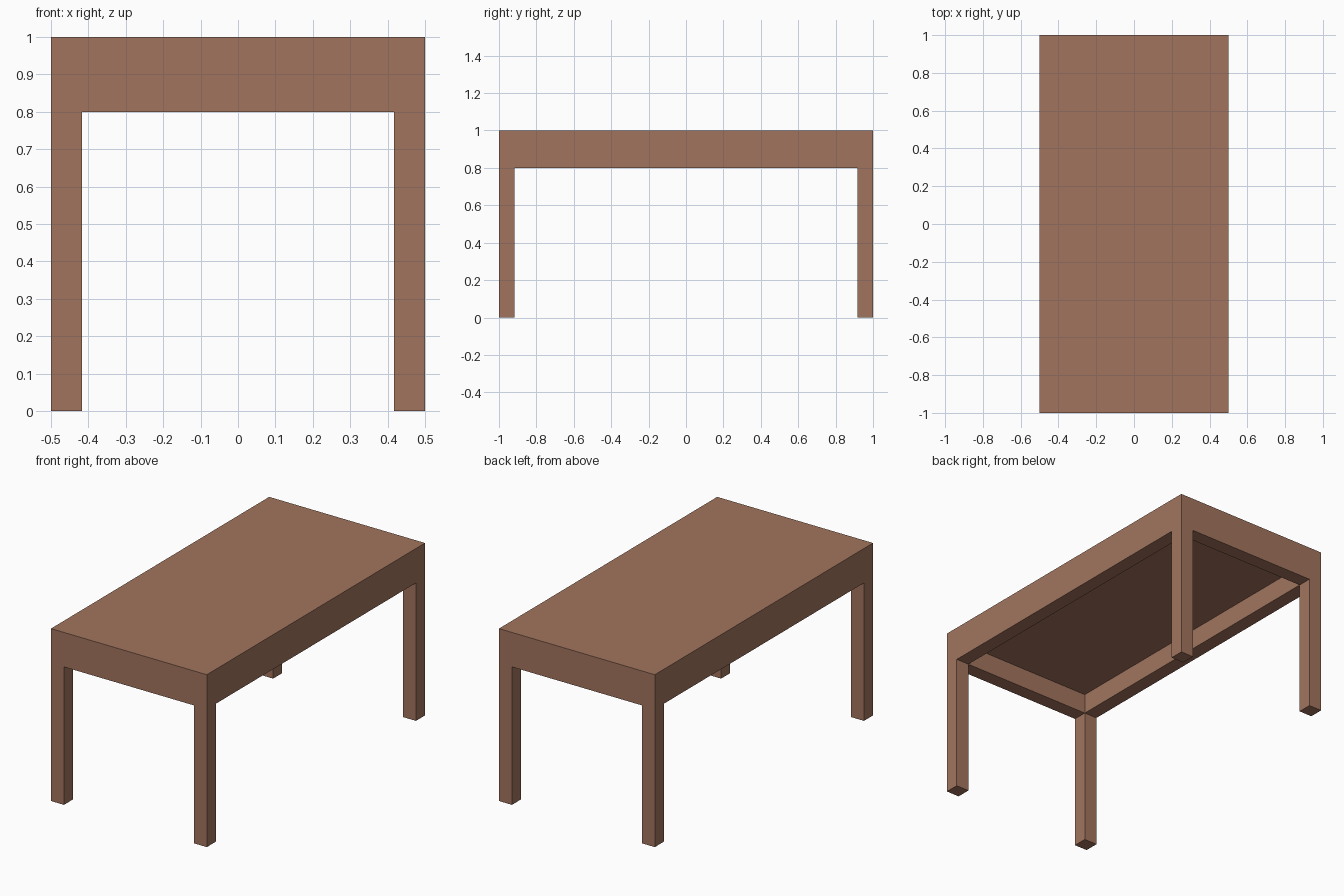
import bpy

if "Cube" in bpy.data.objects:
    bpy.data.objects.remove(bpy.data.objects["Cube"])

W, L, H = 1.0, 2.0, 1.0     # overall width, length, height
T = 1 / 12                  # leg side, apron and top thickness
APRON_Z = 0.8               # underside of apron

wood = bpy.data.materials.new("brown_wood")
wood.diffuse_color = (0.36, 0.175, 0.112, 1)
wood.use_nodes = True
wood.node_tree.nodes["Principled BSDF"].inputs["Base Color"].default_value = wood.diffuse_color


def box(name, x, y, z):
    """Box spanning the given (min, max) ranges."""
    spans = (x, y, z)
    bpy.ops.mesh.primitive_cube_add(size=1, location=[(a + b) / 2 for a, b in spans])
    ob = bpy.context.object
    ob.name = name
    ob.scale = [b - a for a, b in spans]
    bpy.ops.object.transform_apply(location=False, rotation=False, scale=True)
    ob.data.materials.append(wood)
    return ob


def edge(half, side):
    """Range of a T-thick strip lying flush with the outer edge."""
    return tuple(sorted((side * half, side * (half - T))))


hx, hy = W / 2, L / 2

# Table top
box("table_top", (-hx, hx), (-hy, hy), (H - T, H))

# Aprons under the top, flush with its edges
for s, end, side in ((-1, "front", "left"), (1, "back", "right")):
    box(end + "_apron", (-hx + T, hx - T), edge(hy, s), (APRON_Z, H - T))
    box(side + "_apron", edge(hx, s), (-hy + T, hy - T), (APRON_Z, H - T))

# Four corner legs
for sy, end in ((-1, "front"), (1, "back")):
    for sx, side in ((-1, "left"), (1, "right")):
        box(f"{end}_{side}_leg", edge(hx, sx), edge(hy, sy), (0, H - T))
